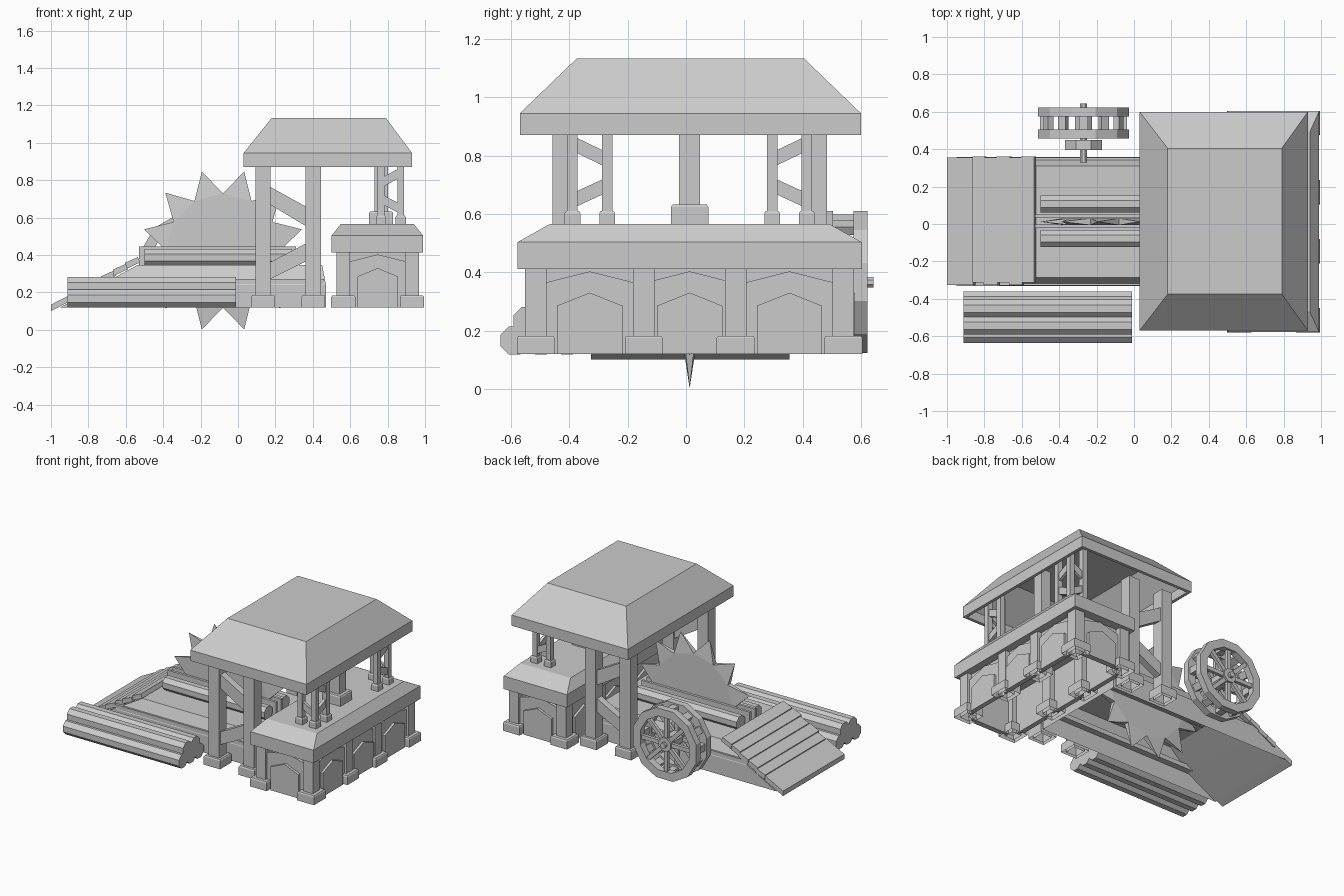
import bpy, bmesh
from math import pi, sin, cos, radians
from mathutils import Vector, Matrix

if "Cube" in bpy.data.objects:
    bpy.data.objects.remove(bpy.data.objects["Cube"])

CY = 0.0125  # symmetry line of the building in y


def finish(name, bm):
    bmesh.ops.recalc_face_normals(bm, faces=bm.faces)
    me = bpy.data.meshes.new(name)
    bm.to_mesh(me)
    bm.free()
    ob = bpy.data.objects.new(name, me)
    bpy.context.collection.objects.link(ob)
    return ob


def rings(name, levels, bottom=True):
    """Stack of rectangles (x0, x1, y0, y1, z) from bottom to top."""
    bm = bmesh.new()
    loops = [[bm.verts.new(p) for p in ((a, c, z), (b, c, z), (b, d, z), (a, d, z))]
             for a, b, c, d, z in levels]
    for lo, hi in zip(loops, loops[1:]):
        for i in range(4):
            j = (i + 1) % 4
            bm.faces.new((lo[i], lo[j], hi[j], hi[i]))
    bm.faces.new(loops[-1])
    if bottom:
        bm.faces.new(loops[0][::-1])
    return finish(name, bm)


def box(name, x0, x1, y0, y1, z0, z1, bottom=True):
    return rings(name, [(x0, x1, y0, y1, z0), (x0, x1, y0, y1, z1)], bottom)


def prism(name, pts, vec):
    """Extrude a closed polygon along a vector."""
    bm = bmesh.new()
    a = [bm.verts.new(p) for p in pts]
    b = [bm.verts.new(Vector(p) + Vector(vec)) for p in pts]
    bm.faces.new(a)
    bm.faces.new(b[::-1])
    for i in range(len(a)):
        j = (i + 1) % len(a)
        bm.faces.new((a[i], a[j], b[j], b[i]))
    return finish(name, bm)


def log(name, x0, x1, y, z, r, n=8):
    pts = [(x0, y + r * cos((i + .5) * 2 * pi / n), z + r * sin((i + .5) * 2 * pi / n)) for i in range(n)]
    return prism(name, pts, (x1 - x0, 0, 0))


def post(name, x, y, w, z0, z1, foot, foot_h):
    """Square post standing on a slightly flared foot."""
    box(name, x - w, x + w, y - w, y + w, z0, z1, False)
    f = foot - .005
    rings(name + "_foot", [(x - foot, x + foot, y - foot, y + foot, z0),
                           (x - foot, x + foot, y - foot, y + foot, z0 + foot_h - .008),
                           (x - f, x + f, y - f, y + f, z0 + foot_h)], False)


# Large hipped roof, a thick shell open underneath
roof = rings("main_roof", [(.03, .93, -.57, .60, .87), (.03, .93, -.57, .60, .945),
                           (.18, .79, -.375, .405, 1.133)], False)
mod = roof.modifiers.new("shell", "SOLIDIFY")
mod.thickness, mod.offset = .03, -1

# Stone house: walls and low roof
box("house_walls", .565, .935, -.515, .54, .12, .42, False)
rings("house_roof", [(.50, .99, -.578, .603, .412), (.50, .99, -.578, .603, .503),
                     (.55, .94, -.468, .493, .565)])

# House pillars
for x in (.563, .93):
    for y in (-.515, -.145, .17, .54):
        post("house_pillar", x, y, .037, .12, .42, .065, .062)


# Pointed panels and doors on all four walls
def arch(name, horizontal, mid, half, side, peak, base, depth):
    prof = [(-half, .12), (half, .12), (half, side), (0, peak), (-half, side)]
    if horizontal:
        prism(name, [(mid + u, base, z) for u, z in prof], (0, depth, 0))
    else:
        prism(name, [(base, mid + u, z) for u, z in prof], (depth, 0, 0))


for base, s in ((.935, 1), (.565, -1)):
    for mid in (-.33, .0125, .355):
        arch("wall_arch", False, mid, .15, .365, .403, base, .017 * s)
        arch("door", False, mid, .112, .285, .33, base, .033 * s)
for base, s in ((.54, 1), (-.515, -1)):
    arch("wall_arch", True, .747, .15, .365, .403, base, .02 * s)
    arch("door", True, .747, .108, .285, .33, base, .038 * s)

# Tall posts with diagonal braces, one pair on each side
for s in (-1, 1):
    y = CY + s * .43
    for x in (.134, .403):
        post("tall_post", x, y, .041, .12, .89, .063, .065)
    for name, a0, a1, b0, b1 in (("upper_brace", .67, .765, .55, .655), ("lower_brace", .27, .36, .37, .465)):
        prism(name, [(.17, y - .025, a0), (.17, y - .025, a1), (.37, y - .025, b1), (.37, y - .025, b0)],
              (0, .05, 0))

# Corner clusters of thin posts on the low roof, braced in an L
post("middle_post", .765, CY, .036, .56, 1.0, .064, .072)
for s in (-1, 1):
    yc, yi = CY + s * .402, CY + s * .283
    for x, y in ((.87, yc), (.765, yc), (.87, yi)):
        post("thin_post", x, y, .018, .56, .98, .027, .05)
    for zc, zo in ((.842, .785), (.645, .70)):
        quad = ((0, zc - .026), (0, zc + .026), (1, zo + .026), (1, zo - .026))
        prism("thin_brace", [(.86, yc + t * (yi - yc), z) for t, z in quad], (.02, 0, 0))
        prism("thin_brace", [(.87 - t * .105, yc - .01, z) for t, z in quad], (0, .02, 0))

# Saw bed with sloping sides, hollow underneath
rings("saw_bed", [(-.95, .47, -.332, .357, .12), (-.73, .47, -.332, .357, .24),
                  (-.54, .45, -.285, .31, .345)], False)
for y in (-.308, .333):
    box("bed_edge", -.72, .46, y - .022, y + .022, .24, .272)

# Ramp planks, overlapping and of uneven length
edges = [-1.0, -.86, -.80, -.73, -.665, -.60, -.535]
for i, (a, b) in enumerate(zip(edges, edges[1:])):
    za, zb = .10 + (a + 1) * .56, .10 + (b + 1) * .56
    e = .012 * (i % 2)
    prism("ramp_plank", [(a, -.325 + e, za), (b + .012, -.325 + e, zb), (b, -.325 + e, zb + .028),
                         (a - .004 * (i > 0), -.325 + e, za + .034)], (0, .68 - e * .6, 0))

# Blade guide, and the logs lying beside the blade
for y in (-.022, .034):
    box("blade_guide", -.53, .31, y, y + .018, .34, .445)
for y in (-.078, .108):
    log("sawn_log", -.50, .29, y, .387, .049)

# Circular saw with twelve teeth, tapering to the tips
bm = bmesh.new()
cx, cz, th = -.08, .424, .018
hubs = [bm.verts.new((cx, CY + s * th, cz)) for s in (-1, 1)]
pt = lambda r, d, y: bm.verts.new((cx + r * cos(radians(d)), y, cz + r * sin(radians(d))))
tips = [pt(.437, 15 + 30 * i, CY) for i in range(12)]
gaps = [[pt(.305, 30 * i, CY + s * th) for i in range(12)] for s in (-1, 1)]
for k in range(2):
    for i in range(12):
        a, b = gaps[k][i], gaps[k][(i + 1) % 12]
        bm.faces.new((hubs[k], a, b))
        bm.faces.new((a, tips[i], b))
for i in range(12):
    bm.faces.new((gaps[0][i], tips[i], gaps[1][i]))
    bm.faces.new((gaps[0][i], gaps[1][i], tips[i - 1]))
finish("saw_blade", bm)

# Water wheel: two rims, spokes, rungs, axle and bearing
WX, WZ = -.27, .366


def wheel_pt(r, a, y):
    return Vector((WX + r * cos(a), y, WZ + r * sin(a)))


def disc(name, r, y0, y1, n):
    prism(name, [wheel_pt(r, (i + .5) * 2 * pi / n, y0) for i in range(n)], (0, y1 - y0, 0))


def radial_bar(name, a, r0, r1, half, y0, y1):
    n = Vector((-sin(a), 0, cos(a))) * half
    p, q = wheel_pt(r0, a, y0), wheel_pt(r1, a, y0)
    prism(name, [p - n, q - n, q + n, p + n], (0, y1 - y0, 0))


for y0, y1 in ((.458, .504), (.575, .622)):
    bm = bmesh.new()
    loops = [[bm.verts.new(wheel_pt(r, (i + .5) * pi / 6, y)) for i in range(12)]
             for r, y in ((.252, y0), (.252, y1), (.195, y1), (.195, y0))]
    for k in range(4):
        for i in range(12):
            j = (i + 1) % 12
            bm.faces.new((loops[k][i], loops[k][j], loops[(k + 1) % 4][j], loops[(k + 1) % 4][i]))
    finish("wheel_rim", bm)
    for i in range(8):
        radial_bar("wheel_spoke", i * pi / 4, .03, .205, .014, y0 + .012, y1 - .012)
for i in range(12):
    radial_bar("wheel_rung", i * pi / 6, .20, .232, .024, .49, .59)
disc("wheel_hub", .05, .46, .622, 8)
disc("wheel_axle", .02, .33, .643, 8)
disc("wheel_bearing", .108, .395, .45, 8)

# Log pile beside the ramp
for y, z in ((-.588, .166), (-.498, .166), (-.408, .166), (-.543, .233), (-.453, .233)):
    log("pile_log", -.912, -.012, y, z, .052)
